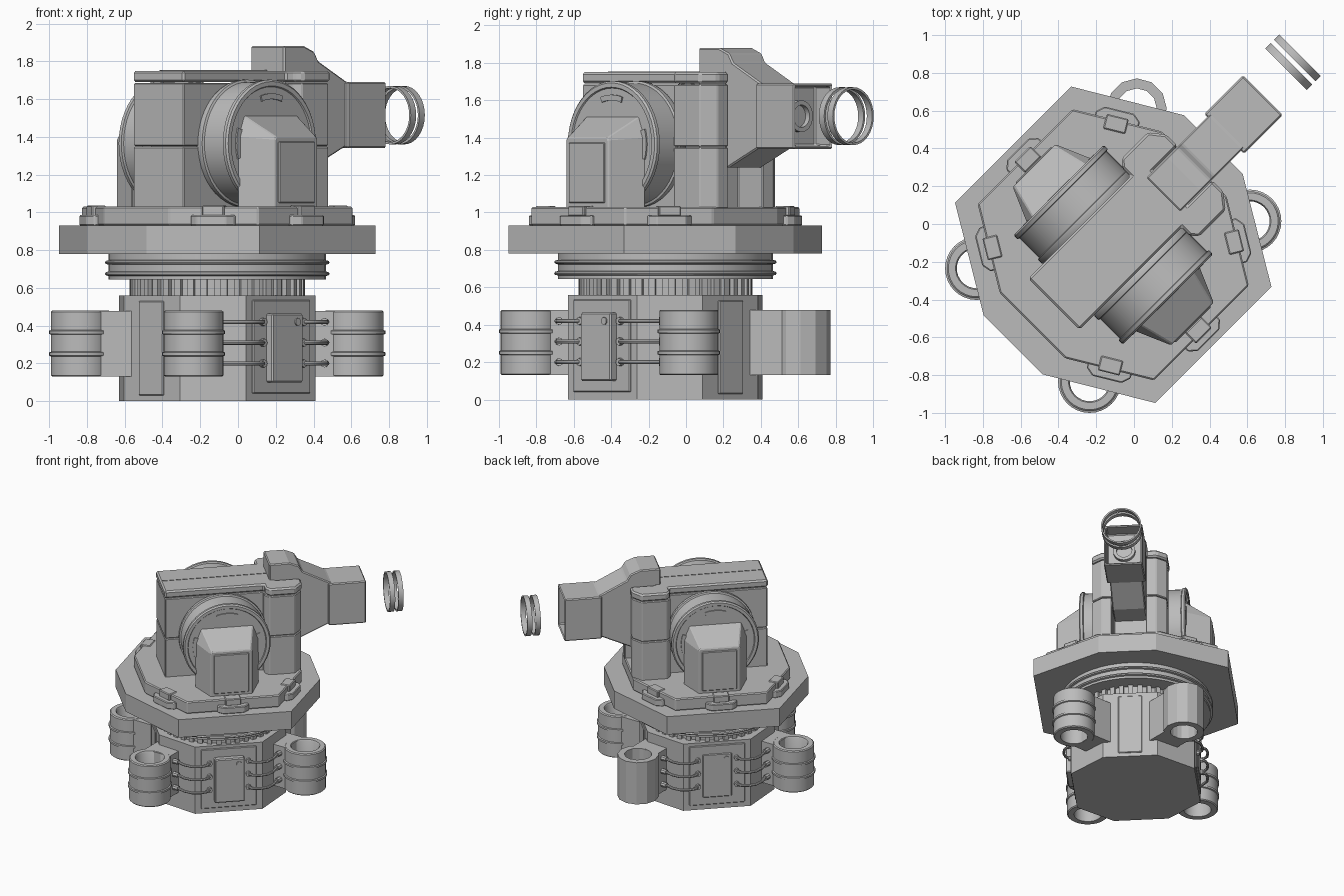
import bpy, bmesh
from math import pi, cos, sin, radians, atan2
from mathutils import Matrix, Vector

if "Cube" in bpy.data.objects:
    bpy.data.objects.remove(bpy.data.objects["Cube"])

grey = bpy.data.materials.new("plain_grey")
grey.use_nodes = True
COLOUR = (0.5, 0.5, 0.5, 1)
grey.diffuse_color = COLOUR
grey.node_tree.nodes["Principled BSDF"].inputs["Base Color"].default_value = COLOUR

# Local frame: x along the gun, y to its left, turned 45 degrees in the scene
ROOT = Matrix.Translation((-0.11, -0.11, 0)) @ Matrix.Rotation(pi / 4, 4, 'Z')
ID = Matrix()


def move(x, y, z):
    return Matrix.Translation((x, y, z))


def finish(name, bm, m=ID, bevel=0, smooth=False):
    bm.transform(ROOT @ m)
    bmesh.ops.recalc_face_normals(bm, faces=bm.faces)
    me = bpy.data.meshes.new(name)
    bm.to_mesh(me)
    bm.free()
    me.materials.append(grey)
    ob = bpy.data.objects.new(name, me)
    bpy.context.collection.objects.link(ob)
    if bevel:
        mod = ob.modifiers.new("bevel", 'BEVEL')
        mod.width, mod.segments = bevel, 1
        mod.limit_method, mod.angle_limit = 'ANGLE', radians(30)
    if smooth:
        bpy.ops.object.select_all(action='DESELECT')
        ob.select_set(True)
        bpy.context.view_layer.objects.active = ob
        bpy.ops.object.shade_smooth_by_angle(angle=radians(35))
    return ob


def loft(name, low, high, m=ID, bevel=0):
    """Solid between two matching loops of 3D points."""
    bm = bmesh.new()
    a = [bm.verts.new(p) for p in low]
    b = [bm.verts.new(p) for p in high]
    bm.faces.new(a)
    bm.faces.new(b)
    n = len(a)
    for i in range(n):
        j = (i + 1) % n
        bm.faces.new((a[i], a[j], b[j], b[i]))
    return finish(name, bm, m, bevel)


def prism(name, pts, z0, z1, m=ID, bevel=0):
    return loft(name, [(x, y, z0) for x, y in pts], [(x, y, z1) for x, y in pts], m, bevel)


def box(name, x0, x1, y0, y1, z0, z1, m=ID, bevel=0):
    return prism(name, [(x0, y0), (x1, y0), (x1, y1), (x0, y1)], z0, z1, m, bevel)


def lathe(name, prof, n, m=ID, smooth=True):
    """Turn a closed (radius, height) profile about z."""
    bm = bmesh.new()
    rings = [[bm.verts.new((r * cos(2 * pi * i / n), r * sin(2 * pi * i / n), z)) for r, z in prof]
             for i in range(n)]
    for i in range(n):
        a, b = rings[i], rings[(i + 1) % n]
        for k in range(len(prof)):
            q = (k + 1) % len(prof)
            bm.faces.new((a[k], b[k], b[q], a[q]))
    bmesh.ops.remove_doubles(bm, verts=bm.verts, dist=1e-5)
    return finish(name, bm, m, 0, smooth)


def tube_path(name, pts, r, m):
    """Round pipe swept along points that lie in one level plane."""
    bm = bmesh.new()
    pts = [Vector(p) for p in pts]
    rings = []
    for i, p in enumerate(pts):
        t = (pts[min(i + 1, len(pts) - 1)] - pts[max(i - 1, 0)]).normalized()
        side = Vector((-t.y, t.x, 0))
        rings.append([bm.verts.new(p + side * r * cos(a * pi / 4) + Vector((0, 0, r * sin(a * pi / 4))))
                      for a in range(8)])
    for a, b in zip(rings, rings[1:]):
        for k in range(8):
            bm.faces.new((a[k], a[(k + 1) % 8], b[(k + 1) % 8], b[k]))
    bm.faces.new(rings[0])
    bm.faces.new(rings[-1])
    return finish(name, bm, m, 0, True)


def octagon(xa, ya, xb, yb):
    return [(xa, -ya), (xa, ya), (xb, yb), (-xb, yb), (-xa, ya), (-xa, -ya), (-xb, -yb), (xb, -yb)]


def spin_z(a):
    return Matrix.Rotation(a, 4, 'Z')


# Base, neck gear, bearing and decks
prism("base", octagon(0.49, 0.21, 0.26, 0.475), 0, 0.56)
lathe("neck", [(0, 0.55), (0.44, 0.55), (0.44, 0.66), (0, 0.66)], 40)
for i in range(40):
    box("neck_tooth", 0.43, 0.465, -0.018, 0.018, 0.56, 0.65, spin_z(2 * pi * i / 40))
bearing = [(0, 0.645), (0.575, 0.645)]
for z in (0.675, 0.735):
    bearing += [(0.575, z - 0.012), (0.59, z - 0.008), (0.595, z), (0.59, z + 0.008), (0.575, z + 0.012)]
lathe("bearing", bearing + [(0.575, 0.79), (0, 0.79)], 48)
prism("lower_deck", octagon(0.75, 0.22, 0.435, 0.75), 0.78, 0.93)
UPPER = octagon(0.605, 0.245, 0.355, 0.66)
prism("upper_deck", UPPER, 0.93, 1.03, bevel=0.008)

# Latches in the middle of the side and diagonal edges of the upper deck
for i in (1, 2, 3, 5, 6, 7):
    p, q = Vector(UPPER[i]), Vector(UPPER[(i + 1) % 8])
    c, d = (p + q) / 2, q - p
    m = move(c.x, c.y, 0) @ spin_z(atan2(d.y, d.x) - pi / 2)
    prism("deck_latch", [(-0.05, -0.12), (0.02, -0.12), (0.055, -0.08), (0.055, 0.08), (0.02, 0.12), (-0.05, 0.12)],
          0.93, 0.985, m, 0.006)
    box("latch_top", -0.06, 0.02, -0.06, 0.06, 0.98, 1.036, m, 0.006)

# Canisters on brackets at the four diagonal faces
ribs = [(0.15, 0.13), (0.158, 0.137)]
for z in (0.25, 0.365):
    ribs += [(0.158, z - 0.012), (0.167, z - 0.008), (0.167, z + 0.008), (0.158, z + 0.012)]
ribs += [(0.158, 0.473), (0.15, 0.48), (0.112, 0.48), (0.105, 0.47), (0.105, 0.13)]
plain = [(0.158, 0.13), (0.158, 0.48), (0.105, 0.48), (0.105, 0.13)]
for sx in (1, -1):
    for sy in (1, -1):
        m = move(0.6 * sx, 0.423 * sy, 0) @ spin_z(atan2(sy, sx))
        if sx > 0 and sy > 0:
            lathe("plain_canister", plain, 12, m, False)
        else:
            lathe("ribbed_canister", ribs, 32, m)
        box("canister_bracket", -0.32, -0.1, -0.115, 0.115, 0.132, 0.478, m)
        # Three bowed pipes from the side panel to the bracket
        flip = Matrix.Diagonal((sx, sy, 1, 1))
        for z in (0.2, 0.31, 0.42):
            path = [(0.15, 0.47), (0.155, 0.5), (0.18, 0.525), (0.23, 0.535), (0.29, 0.525),
                    (0.345, 0.48), (0.375, 0.43), (0.405, 0.385)]
            tube_path("pipe", [(x, y, z) for x, y in path], 0.011, flip)
            tube_path("pipe_socket", [(0.15, 0.47, z), (0.15, 0.505, z)], 0.021, flip)
            tube_path("pipe_socket", [(0.41, 0.395, z), (0.378, 0.425, z)], 0.021, flip)

# Panels on the base
for s in (1, -1):
    m = spin_z(0 if s > 0 else pi)
    box("end_panel", 0.48, 0.499, -0.092, 0.092, 0.03, 0.53, m, 0.005)
    box("side_panel", -0.215, 0.215, 0.465, 0.484, 0.04, 0.535, m, 0.005)
    depth = 0.49 if s > 0 else 0.53
    box("control_box", -0.115, 0.115, 0.47, depth, 0.1, 0.465, m, 0.008)
    knob = move(-0.07, depth, 0.42) @ Matrix.Rotation(-pi / 2, 4, 'X')
    lathe("box_bolt", [(0, -0.01), (0.02, -0.01), (0.02, 0.008), (0, 0.008)], 12, m @ knob)

# Turret body: T-shaped outline with a slot for the gun
half = [(0.42, 0.13), (0.605, 0.13), (0.605, 0.21), (0.545, 0.285), (0.35, 0.285), (0.32, 0.25),
        (0.32, 0.188), (-0.44, 0.188)]
outline = half + [(x, -y) for x, y in reversed(half)]
prism("lower_body", outline, 1.02, 1.348, bevel=0.006)
prism("upper_body", outline, 1.352, 1.685, bevel=0.006)
prism("roof", [(x * 1.01, y * 1.02 if y * y > 0.02 else y) for x, y in outline], 1.69, 1.75, bevel=0.012)
box("roof_seam", -0.43, 0.37, -0.003, 0.003, 1.745, 1.753)

# Gun cradle, muzzle block and floating muzzle rings
side = Matrix.Rotation(pi / 2, 4, 'X')
prism("gun_cradle", [(0.375, 1.24), (0.6, 1.24), (0.84, 1.35), (0.88, 1.36), (0.88, 1.68), (0.84, 1.695),
                     (0.635, 1.8), (0.605, 1.85), (0.53, 1.88), (0.375, 1.88)], -0.127, 0.127, side, 0.008)
bm = bmesh.new()
bmesh.ops.create_cube(bm, size=1, matrix=move(0.975, 0, 1.515) @ Matrix.Diagonal((0.29, 0.296, 0.35, 1)))
front = max(bm.faces, key=lambda f: f.calc_center_median().x)
for t in (0.022, 0.003):
    bmesh.ops.inset_region(bm, faces=[front], thickness=t)
bmesh.ops.translate(bm, verts=front.verts, vec=(-0.12, 0, 0))
finish("muzzle_block", bm, bevel=0.008)
along = Matrix.Rotation(pi / 2, 4, 'Y')
lathe("gun_bore", [(0.06, 0), (0.085, 0), (0.085, 0.03), (0.06, 0.03)], 24, move(1.0, 0, 1.515) @ along)
for x in (1.325, 1.39):
    lathe("muzzle_ring", [(0.143, -0.02), (0.155, -0.02), (0.155, 0.02), (0.143, 0.02)], 32,
          move(x, 0.01, 1.515) @ along)

# Side drums with pods
drum = [(0, 0.17), (0.325, 0.17), (0.338, 0.2), (0.338, 0.225), (0.326, 0.23), (0.326, 0.375), (0.338, 0.38),
        (0.338, 0.4), (0.328, 0.41), (0.305, 0.41), (0.3, 0.402), (0, 0.402)]
outward = Matrix.Rotation(-pi / 2, 4, 'X')
for s in (1, -1):
    flip = Matrix.Diagonal((1, s, 1, 1))
    hub = flip @ move(0, 0, 1.365) @ outward
    lathe("drum", drum, 48, hub)
    # Curved grips on the drum face
    for turn in (-90, 0, 180):
        arc = [radians(turn + a) for a in range(-18, 19, 6)]
        pts = [(0.265 * cos(a), 0.265 * sin(a)) for a in arc] + \
              [(0.235 * cos(a), 0.235 * sin(a)) for a in reversed(arc)]
        prism("drum_grip", pts, 0.39, 0.411, hub)
    loft("pod", [(-0.245, 0.395, 1.02), (0.245, 0.395, 1.02), (0.245, 0.395, 1.4), (0.2, 0.395, 1.515),
                 (-0.2, 0.395, 1.515), (-0.245, 0.395, 1.4)],
         [(-0.16, 0.592, 1.02), (0.16, 0.592, 1.02), (0.16, 0.592, 1.385), (0.15, 0.592, 1.4),
          (-0.15, 0.592, 1.4), (-0.16, 0.592, 1.385)], flip, 0.006)
    box("pod_panel", -0.135, 0.135, 0.585, 0.6, 1.05, 1.375, flip, 0.005)
